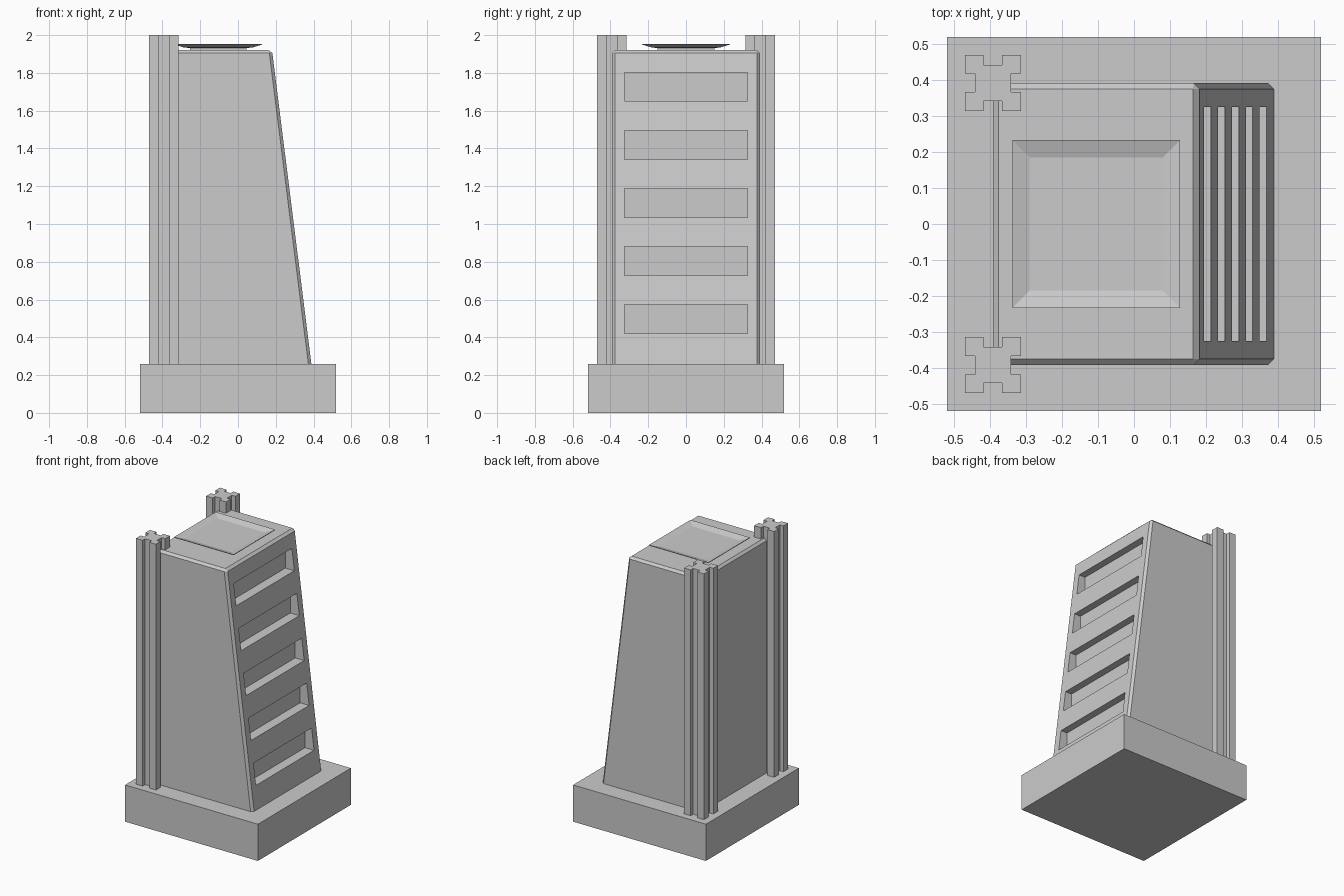
import bpy, bmesh

if "Cube" in bpy.data.objects:
    bpy.data.objects.remove(bpy.data.objects["Cube"])


def make_object(name, bm):
    bmesh.ops.recalc_face_normals(bm, faces=bm.faces)
    mesh = bpy.data.meshes.new(name)
    bm.to_mesh(mesh)
    bm.free()
    obj = bpy.data.objects.new(name, mesh)
    bpy.context.collection.objects.link(obj)
    return obj


def loft(name, rings):
    """Join equal-length rings of 3D points and cap both ends."""
    bm = bmesh.new()
    loops = [[bm.verts.new(p) for p in ring] for ring in rings]
    n = len(loops[0])
    for a, b in zip(loops, loops[1:]):
        for i in range(n):
            j = (i + 1) % n
            bm.faces.new((a[i], a[j], b[j], b[i]))
    bm.faces.new(loops[0])
    bm.faces.new(loops[-1])
    return make_object(name, bm)


def add_box(bm, lo, hi):
    verts = bmesh.ops.create_cube(bm, size=1)["verts"]
    for v in verts:
        for k in range(3):
            v.co[k] = lo[k] if v.co[k] < 0 else hi[k]


# Square plinth
bm = bmesh.new()
add_box(bm, (-0.52, -0.52, 0), (0.52, 0.52, 0.26))
make_object("plinth", bm)

# Tapered housing with a sloping right face and small chamfers
profile = [(-0.392, 0.2), (0.396, 0.2), (0.18, 1.92), (-0.392, 1.92)]
housing = loft("housing", [[(x, y, z) for x, z in profile] for y in (-0.391, 0.391)])
bevel = housing.modifiers.new("chamfer", "BEVEL")
bevel.width = 0.016
bevel.segments = 1
bevel.limit_method = "NONE"

# Five recessed slots cut into the sloping face
bm = bmesh.new()
for i in range(5):
    z = 0.42 + i * 0.3075
    face_x = 0.388 - (z - 0.26) * 0.1256
    add_box(bm, (face_x - 0.07, -0.325, z), (face_x + 0.1, 0.325, z + 0.153))
cutter = make_object("slot_cutter", bm)
cutter.hide_render = True
cutter.display_type = "WIRE"
cut = housing.modifiers.new("slots", "BOOLEAN")
cut.operation = "DIFFERENCE"
cut.solver = "EXACT"
cut.object = cutter

# Two grooved posts at the back corners
h, g, d = 0.078, 0.026, 0.05   # half width, groove half width, groove floor
quarter = [(h, -h), (h, -g), (d, -g), (d, g), (h, g)]
section = []
for _ in range(4):
    section += quarter
    quarter = [(-y, x) for x, y in quarter]
for side, label in ((-1, "front"), (1, "rear")):
    loft(label + "_post", [[(x - 0.392, y + side * 0.392, z) for x, y in section]
                           for z in (0.26, 2.0)])

# Shallow square tray on a short neck on top of the housing
steps = [(0.15, 1.91), (0.15, 1.932), (0.18, 1.934), (0.233, 1.95),
         (0.233, 1.954), (0.185, 1.939)]
corners = ((-1, -1), (1, -1), (1, 1), (-1, 1))
loft("top_tray", [[(-0.105 + sx * r, sy * r, z) for sx, sy in corners]
                  for r, z in steps])
